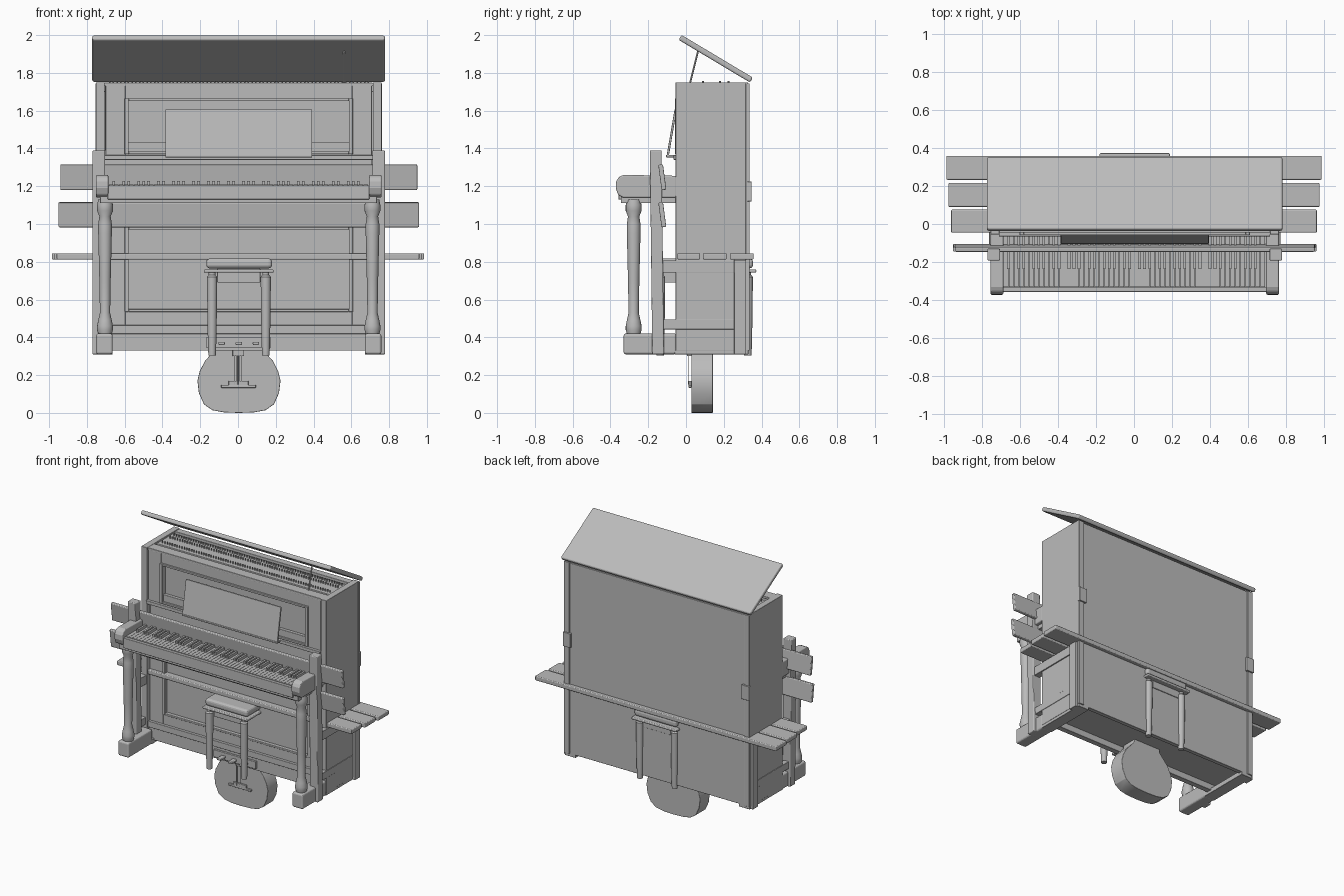
import bpy, bmesh, math
from mathutils import Vector, Matrix

old = bpy.data.objects.get("Cube")
if old:
    bpy.data.objects.remove(old, do_unlink=True)

grey = bpy.data.materials.new("plain grey")
grey.use_nodes = True
GREY = (0.5, 0.5, 0.5, 1)
grey.diffuse_color = GREY
grey.node_tree.nodes["Principled BSDF"].inputs["Base Color"].default_value = GREY
MID = 0.004  # centre line of paired parts


def finish(name, bm, bevel=0, smooth=False):
    bmesh.ops.recalc_face_normals(bm, faces=bm.faces)
    mesh = bpy.data.meshes.new(name)
    bm.to_mesh(mesh)
    bm.free()
    mesh.materials.append(grey)
    ob = bpy.data.objects.new(name, mesh)
    bpy.context.collection.objects.link(ob)
    if smooth:
        bpy.ops.object.select_all(action='DESELECT')
        ob.select_set(True)
        bpy.context.view_layer.objects.active = ob
        bpy.ops.object.shade_smooth_by_angle(angle=math.radians(40))
    if bevel:
        mod = ob.modifiers.new("soft edges", 'BEVEL')
        mod.width = bevel
        mod.segments = 3


def add_box(bm, x0, x1, y0, y1, z0, z1, tilt=0):
    size = Vector((x1 - x0, y1 - y0, z1 - z0))
    mid = Vector((x0 + x1, y0 + y1, z0 + z1)) / 2
    m = Matrix.Translation(mid) @ Matrix.Rotation(tilt, 4, 'X') @ Matrix.Diagonal(size).to_4x4()
    bmesh.ops.create_cube(bm, size=1, matrix=m)


def boxes(name, dims, bevel=0, tilt=0):
    bm = bmesh.new()
    for d in dims:
        add_box(bm, *d, tilt)
    finish(name, bm, bevel)


def box(name, *d, bevel=0.003, tilt=0):
    boxes(name, [d], bevel, tilt)


def pair(name, x0, x1, *d, bevel=0.003, tilt=0):
    boxes(name, [(MID + x0, MID + x1, *d), (MID - x1, MID - x0, *d)], bevel, tilt)


def lathe(name, profile, spots, n=20):
    # turned parts: profile of (radius, height), repeated at each spot
    bm = bmesh.new()
    for sx, sy in spots:
        rings = [[bm.verts.new((sx + r * math.cos(i * math.tau / n), sy + r * math.sin(i * math.tau / n), z))
                  for i in range(n)] for r, z in profile]
        for a, b in zip(rings, rings[1:]):
            for i in range(n):
                bm.faces.new((a[i], a[(i + 1) % n], b[(i + 1) % n], b[i]))
        bm.faces.new(rings[0])
        bm.faces.new(rings[-1])
    finish(name, bm, smooth=True)


def extrude(name, outline, axis, spans, bevel=0, smooth=False):
    # closed outline joined between each pair of depths along x or y
    bm = bmesh.new()
    n = len(outline)
    for span in spans:
        a, b = [[bm.verts.new((d, u, v) if axis == 'x' else (u, d, v)) for u, v in outline] for d in span]
        bm.faces.new(a)
        bm.faces.new(b)
        for i in range(n):
            bm.faces.new((a[i], a[(i + 1) % n], b[(i + 1) % n], b[i]))
    finish(name, bm, bevel, smooth)


def rod(name, ends, radius):
    bm = bmesh.new()
    for a, b in ends:
        a, b = Vector(a), Vector(b)
        m = Matrix.Translation((a + b) / 2) @ (b - a).to_track_quat('Z', 'Y').to_matrix().to_4x4()
        bmesh.ops.create_cone(bm, cap_ends=True, segments=8, radius1=radius, radius2=radius,
                              depth=(b - a).length, matrix=m)
    finish(name, bm, smooth=True)


def frame(name, x, z0, z1, w, wz, y0, y1):
    a, b = MID - x, MID + x
    boxes(name, [(a, a + w, y0, y1, z0, z1), (b - w, b, y0, y1, z0, z1),
                 (a + w, b - w, y0, y1, z0, z0 + wz), (a + w, b - w, y0, y1, z1 - wz, z1)], 0.003)


# Piano cabinet
pair("cabinet_sides", 0.71, 0.757, -0.055, 0.328, 0.33, 1.75)
box("cabinet_back", -0.71, 0.715, 0.3, 0.33, 0.33, 1.74)
box("cabinet_floor", -0.71, 0.715, 0.0, 0.3, 0.375, 0.39)
pair("back_posts", 0.715, 0.758, 0.315, 0.337, 0.33, 1.745)
pair("back_handles", 0.7, 0.762, 0.325, 0.347, 1.12, 1.225)
box("upper_panel", -0.705, 0.71, -0.02, 0.0, 1.2, 1.73)
frame("upper_panel_frame", 0.705, 1.36, 1.735, 0.105, 0.075, -0.045, -0.02)
frame("upper_moulding", 0.605, 1.37, 1.665, 0.022, 0.015, -0.058, -0.02)
box("upper_shelf", -0.71, 0.715, -0.065, 0.0, 1.34, 1.365)
box("lower_panel", -0.71, 0.715, 0.0, 0.02, 0.42, 1.12)
frame("lower_panel_frame", 0.71, 0.46, 1.06, 0.11, 0.085, -0.02, 0.0)
frame("lower_moulding", 0.605, 0.535, 0.985, 0.022, 0.015, -0.028, 0.0)
box("plinth", -0.71, 0.715, -0.03, 0.01, 0.33, 0.42)
box("plinth_cap", -0.71, 0.715, -0.04, 0.01, 0.42, 0.465)

# Open top with tuning pins
box("top_front_rail", -0.71, 0.715, -0.045, 0.03, 1.73, 1.748)
box("pin_block", -0.71, 0.715, 0.06, 0.255, 1.7, 1.738)
box("top_back_rail", -0.71, 0.715, 0.275, 0.325, 1.7, 1.745)
pins = [(-0.68 + 1.37 * i / 69, y) for i in range(70) for y in (0.09, 0.18, 0.225)]
rod("tuning_pins", [((x, y, 1.73), (x, y, 1.756)) for x, y in pins], 0.004)

# Raised lid and prop
box("lid", -0.772, 0.779, -0.063, 0.378, 1.86, 1.89, bevel=0.01, tilt=math.atan2(-0.215, 0.36))
rod("lid_prop", [((0.562, 0.02, 1.74), (0.562, 0.065, 1.92))], 0.005)

# Keyboard
arm = [(-0.05, 1.14), (-0.05, 1.255), (-0.33, 1.26), (-0.355, 1.25), (-0.37, 1.225),
       (-0.372, 1.19), (-0.36, 1.155), (-0.335, 1.14)]
extrude("key_arms", arm, 'x', [(MID + s * 0.69, MID + s * 0.757) for s in (-1, 1)], bevel=0.008)
box("key_bed", -0.73, 0.735, -0.345, -0.03, 1.11, 1.18)
box("key_slip", -0.69, 0.695, -0.357, -0.333, 1.13, 1.205)
N = 52
pitch = 1.375 / N
left = -0.685
boxes("white_keys", [(left + i * pitch + 0.001, left + (i + 1) * pitch - 0.001, -0.332, -0.03, 1.18, 1.208)
                     for i in range(N)])
boxes("black_keys", [(left + i * pitch - 0.007, left + i * pitch + 0.007, -0.235, -0.03, 1.205, 1.228)
                     for i in range(1, N) if i % 7 not in (2, 5)])

# Music desk
box("music_desk", -0.385, 0.393, -0.082, -0.07, 1.355, 1.608, tilt=-0.17)
box("music_desk_lip", -0.385, 0.393, -0.105, -0.06, 1.353, 1.366)

# Piano legs and feet
turned = [(0.034, 0.41), (0.042, 0.44), (0.042, 0.46), (0.036, 0.49), (0.027, 0.53), (0.03, 0.7),
          (0.036, 0.95), (0.036, 1.0), (0.03, 1.04), (0.042, 1.07), (0.042, 1.1), (0.036, 1.13)]
lathe("piano_legs", turned, [(MID + s * 0.708, -0.277) for s in (-1, 1)])
pair("front_feet", 0.668, 0.755, -0.33, -0.05, 0.31, 0.42, bevel=0.012)
pair("foot_beams", 0.668, 0.755, -0.06, 0.33, 0.31, 0.345)

# Pedals
boxes("pedals", [(x - 0.017, x + 0.017, -0.1, -0.02, 0.36, 0.376) for x in (-0.087, 0.004, 0.095)], 0.005)
box("pedal_board", -0.17, 0.175, -0.045, -0.02, 0.345, 0.4)

# Bench with slatted seat and back
pair("bench_back_posts", 0.708, 0.774, -0.185, -0.123, 0.31, 1.39, bevel=0.006, tilt=0.012)
pair("bench_front_legs", 0.708, 0.774, 0.255, 0.318, 0.31, 0.81)
pair("bench_seat_rails", 0.715, 0.765, -0.13, 0.255, 0.742, 0.808)
pair("bench_stretchers", 0.72, 0.76, -0.13, 0.255, 0.442, 0.495)
for name, x, y0, y1 in (("back", 0.96, -0.045, 0.075), ("middle", 0.975, 0.09, 0.215), ("front", 0.985, 0.232, 0.358)):
    box(f"seat_slat_{name}", -x, x, y0, y1, 0.812, 0.845, bevel=0.006)
for name, x, z0, z1 in (("upper", 0.945, 1.18, 1.315), ("lower", 0.954, 0.983, 1.115)):
    box(f"back_slat_{name}", MID - x, MID + x, -0.138, -0.113, z0, z1, bevel=0.006, tilt=0.13)

# Stool
box("stool_cushion", -0.168, 0.18, -0.15, 0.355, 0.765, 0.817, bevel=0.018)
box("stool_frame", -0.18, 0.188, -0.16, 0.372, 0.742, 0.76, bevel=0.006)
box("stool_apron", -0.11, 0.118, -0.125, 0.335, 0.69, 0.765)
lathe("stool_legs", [(0.02, 0.305), (0.023, 0.4), (0.026, 0.6), (0.027, 0.72), (0.018, 0.73), (0.018, 0.75)],
      [(x, y) for x in (-0.137, 0.147) for y in (-0.137, 0.327)], 16)

# Guitar hanging out below the cabinet
half = [(0.08, 0.003), (0.14, 0.014), (0.185, 0.045), (0.212, 0.105), (0.22, 0.17), (0.208, 0.22),
        (0.18, 0.275), (0.14, 0.32), (0.113, 0.35), (0.108, 0.38), (0.13, 0.43), (0.13, 0.48), (0.09, 0.52)]
body = [(0.005, 0)] + [(x + 0.005, z) for x, z in half] + [(0.005 - x, z) for x, z in reversed(half)]
extrude("guitar_body", body, 'y', [(0.028, 0.142)], bevel=0.003, smooth=True)
boxes("guitar_bridge", [(-0.09, 0.095, 0.014, 0.029, 0.133, 0.148), (-0.05, 0.055, 0.014, 0.029, 0.145, 0.17)], 0.003)
rod("guitar_strings", [((x, 0.012, 0.15), (x, 0.012, 0.4)) for x in (-0.02, -0.01, 0, 0.01, 0.02)], 0.0015)
box("guitar_neck", -0.028, 0.032, 0.005, 0.04, 0.3, 0.9)
